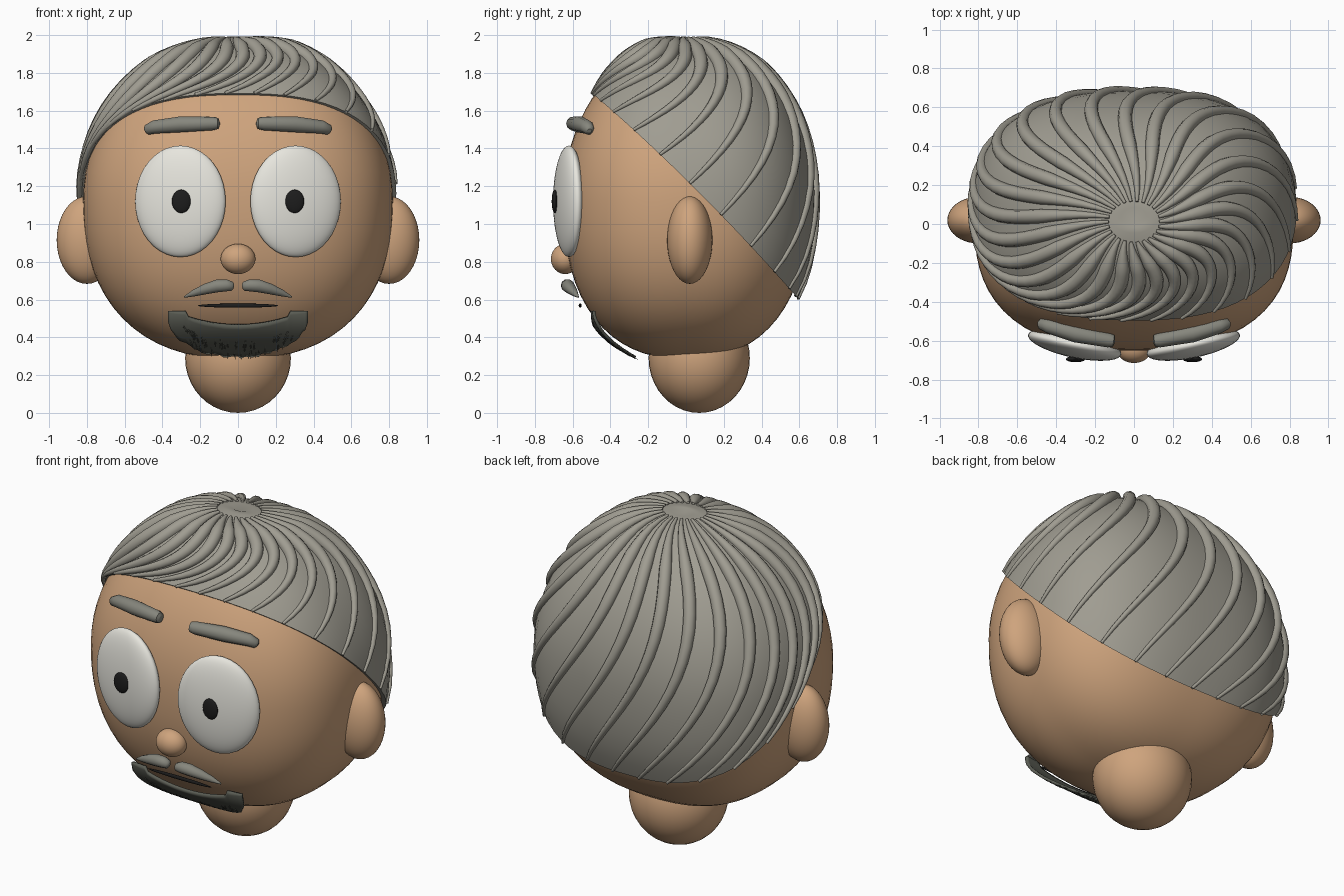
import bpy, bmesh, math, random
from math import sin, cos, pi, radians, sqrt

if "Cube" in bpy.data.objects:
    bpy.data.objects.remove(bpy.data.objects["Cube"])

random.seed(4)


def material(name, rgb):
    m = bpy.data.materials.new(name)
    m.diffuse_color = (*rgb, 1)
    m.use_nodes = True
    m.node_tree.nodes["Principled BSDF"].inputs["Base Color"].default_value = m.diffuse_color
    return m


SKIN = material("skin", (0.62, 0.37, 0.205))
HAIR = material("grey hair", (0.35, 0.335, 0.285))
BROW = material("facial hair", (0.24, 0.24, 0.205))
BEARD = material("dark beard", (0.105, 0.11, 0.09))
WHITE = material("eye white", (0.80, 0.79, 0.73))
BLACK = material("black", (0.012, 0.012, 0.012))


def add_mesh(name, bm, mat):
    bmesh.ops.recalc_face_normals(bm, faces=bm.faces)
    me = bpy.data.meshes.new(name)
    bm.to_mesh(me)
    bm.free()
    for p in me.polygons:
        p.use_smooth = True
    me.materials.append(mat)
    ob = bpy.data.objects.new(name, me)
    bpy.context.collection.objects.link(ob)
    return ob


def squarish(x, y, z, low=2.35, h=2.5):
    """Push a unit direction onto a sphere that is fuller at its corners."""
    v = low if z < 0 else 2.0
    k = ((abs(x) ** h + abs(y) ** h) ** (v / h) + abs(z) ** v) ** (1 / v)
    return x / k, y / k, z / k


def ellipsoid(name, loc, radii, mat, turn=0, seg=40, full=False):
    bm = bmesh.new()
    bmesh.ops.create_uvsphere(bm, u_segments=seg, v_segments=seg // 2, radius=1)
    if full:
        for v in bm.verts:
            v.co = squarish(*v.co)
    ob = add_mesh(name, bm, mat)
    ob.location, ob.scale, ob.rotation_euler = loc, radii, (0, 0, turn)
    return ob


def tubes(name, paths, mat):
    """Tapered tubes; each path is a list of (x, y, z, radius)."""
    cu = bpy.data.curves.new(name, 'CURVE')
    cu.dimensions = '3D'
    cu.bevel_depth = 1
    cu.bevel_resolution = 3
    cu.use_fill_caps = True
    for path in paths:
        sp = cu.splines.new('POLY')
        sp.points.add(len(path) - 1)
        for p, (x, y, z, r) in zip(sp.points, path):
            p.co = (x, y, z, 1)
            p.radius = r
        sp.use_smooth = True
    ob = bpy.data.objects.new(name, cu)
    bpy.context.collection.objects.link(ob)
    cu.materials.append(mat)
    bpy.ops.object.select_all(action='DESELECT')
    bpy.context.view_layer.objects.active = ob
    ob.select_set(True)
    bpy.ops.object.convert(target='MESH')
    bpy.ops.object.shade_smooth_by_angle(angle=radians(50))
    return ob


# Head, neck and nose
ellipsoid("head", (0, 0, 1.125), (0.82, 0.65, 0.84), SKIN, seg=72, full=True)
ellipsoid("neck", (0, 0.07, 0.29), (0.28, 0.268, 0.29), SKIN)
ellipsoid("nose", (0, -0.64, 0.815), (0.092, 0.075, 0.08), SKIN)

# Paired features
for s, side in ((-1, "left"), (1, "right")):
    ellipsoid(side + "_ear", (s * 0.80, 0.02, 0.915), (0.16, 0.12, 0.232), SKIN)
    ellipsoid(side + "_eye", (s * 0.305, -0.62, 1.12), (0.245, 0.068, 0.295), WHITE, s * radians(12))
    ellipsoid(side + "_pupil", (s * 0.30, -0.695, 1.12), (0.05, 0.016, 0.062), BLACK, seg=24)
    tubes(side + "_eyebrow", [[
        (s * 0.492, -0.51, 1.493, 0.012), (s * 0.482, -0.512, 1.498, 0.028),
        (s * 0.44, -0.525, 1.514, 0.037),
        (s * 0.30, -0.565, 1.528, 0.044), (s * 0.13, -0.598, 1.532, 0.037),
        (s * 0.105, -0.602, 1.532, 0.03), (s * 0.098, -0.603, 1.532, 0.012)]], BROW)
    tubes(side + "_moustache", [[
        (s * 0.022, -0.63, 0.669, 0.012), (s * 0.03, -0.63, 0.67, 0.025),
        (s * 0.06, -0.63, 0.675, 0.033),
        (s * 0.11, -0.625, 0.672, 0.035), (s * 0.17, -0.61, 0.656, 0.029),
        (s * 0.23, -0.59, 0.635, 0.019), (s * 0.285, -0.57, 0.613, 0.004)]], BROW)

# Mouth: thin spindle
ellipsoid("mouth", (0, -0.56, 0.568), (0.215, 0.008, 0.011), BLACK, seg=24)

# Hair cap: patch around the head from the crown down to a slanted hairline
CY, CZ = 0.012, 1.12
RX, RY, RZ = 0.84, 0.672, 0.873
CROWN = 0.155


def scalp(az, th, k=1.0):
    x, y, z = squarish(sin(th) * cos(az), sin(th) * sin(az), cos(th))
    return (RX * k * x, CY + RY * k * y, CZ + RZ * k * z)


def hairline(az):
    lo, hi = 0.2, 2.8
    for _ in range(30):
        mid = (lo + hi) / 2
        x, y, z = scalp(az, mid)
        if z > 1.235 - 0.985 * y - 0.13 * y * y:
            lo = mid
        else:
            hi = mid
    return lo


bm = bmesh.new()
N, ROWS = 72, 20
pole = bm.verts.new((0, CY, CZ + RZ - 0.015))
rings = []
for j in range(1, ROWS + 2):
    ring = []
    for i in range(N):
        az = 2 * pi * i / N
        end = hairline(az)
        if j <= ROWS:
            ring.append(bm.verts.new(scalp(az, end * j / ROWS)))
        else:  # rim folded in to meet the head
            ring.append(bm.verts.new(scalp(az, end - 0.01, 0.95)))
    rings.append(ring)
for i in range(N):
    k = (i + 1) % N
    bm.faces.new((pole, rings[0][i], rings[0][k]))
    for a, b in zip(rings, rings[1:]):
        bm.faces.new((a[i], b[i], b[k], a[k]))
cap = add_mesh("hair_cap", bm, HAIR)
bpy.ops.object.select_all(action='DESELECT')
bpy.context.view_layer.objects.active = cap
cap.select_set(True)
bpy.ops.object.shade_smooth_by_angle(angle=radians(40))

# Hair strands: tapered ridges that swirl from crown to hairline
strands = []
COUNT, STEPS = 26, 20
for n in range(COUNT):
    base = 2 * pi * n / COUNT
    sweep = radians(27)
    end = hairline(base - sweep)
    path = []
    for j in range(STEPS + 1):
        t = j / STEPS
        az = base + radians(16) * sin(pi * t) - sweep * t ** 2
        th = CROWN + (end - CROWN) * t
        r = 0.008 + 0.028 * min(1, t / 0.25) * min(1, (1 - t) / 0.55) ** 0.8
        path.append((*scalp(az, th, 1.003), r))
    strands.append(path)
tubes("hair_strands", strands, HAIR)


# Beard: curved sheet with a stepped top and rounded bottom
def beard_y(x, z):
    return -0.51 + 0.23 * ((0.54 - z) / 0.24) ** 2 + 0.17 * x * x


bm = bmesh.new()
cols = []
COLS, BR = 48, 8
for i in range(COLS + 1):
    x = -0.37 + 0.74 * i / COLS
    a = abs(x)
    top = 0.54 if a > 0.265 else 0.465 + 0.045 * (a / 0.265) ** 2
    bot = 0.515 - 0.215 * sqrt(max(0, 1 - (x / 0.372) ** 2)) + random.uniform(-0.008, 0.008)
    cols.append([bm.verts.new((x, beard_y(x, z), z))
                 for z in (top + (bot - top) * j / BR for j in range(BR + 1))])
for a, b in zip(cols, cols[1:]):
    for j in range(BR):
        bm.faces.new((a[j], b[j], b[j + 1], a[j + 1]))
beard = add_mesh("beard", bm, BEARD)
mod = beard.modifiers.new("thickness", 'SOLIDIFY')
mod.thickness = 0.016
mod.offset = 0

# Fine beard hairs along the lower edge
hairs = []
for i in range(44):
    x = random.uniform(-0.29, 0.29)
    low = 0.51 - 0.215 * sqrt(1 - (x / 0.372) ** 2)
    z0 = low + random.uniform(0.03, 0.09)
    z1 = max(z0 - random.uniform(0.05, 0.08), low - 0.012)
    x1 = x * 0.93 + random.uniform(-0.012, 0.012)
    hairs.append([(x, beard_y(x, z0) - 0.007, z0, 0.005),
                  ((x + x1) / 2, beard_y(x, (z0 + z1) / 2) - 0.011, (z0 + z1) / 2, 0.004),
                  (x1, beard_y(x1, z1) - 0.009, z1, 0.001)])
tubes("beard_hairs", hairs, BEARD)
